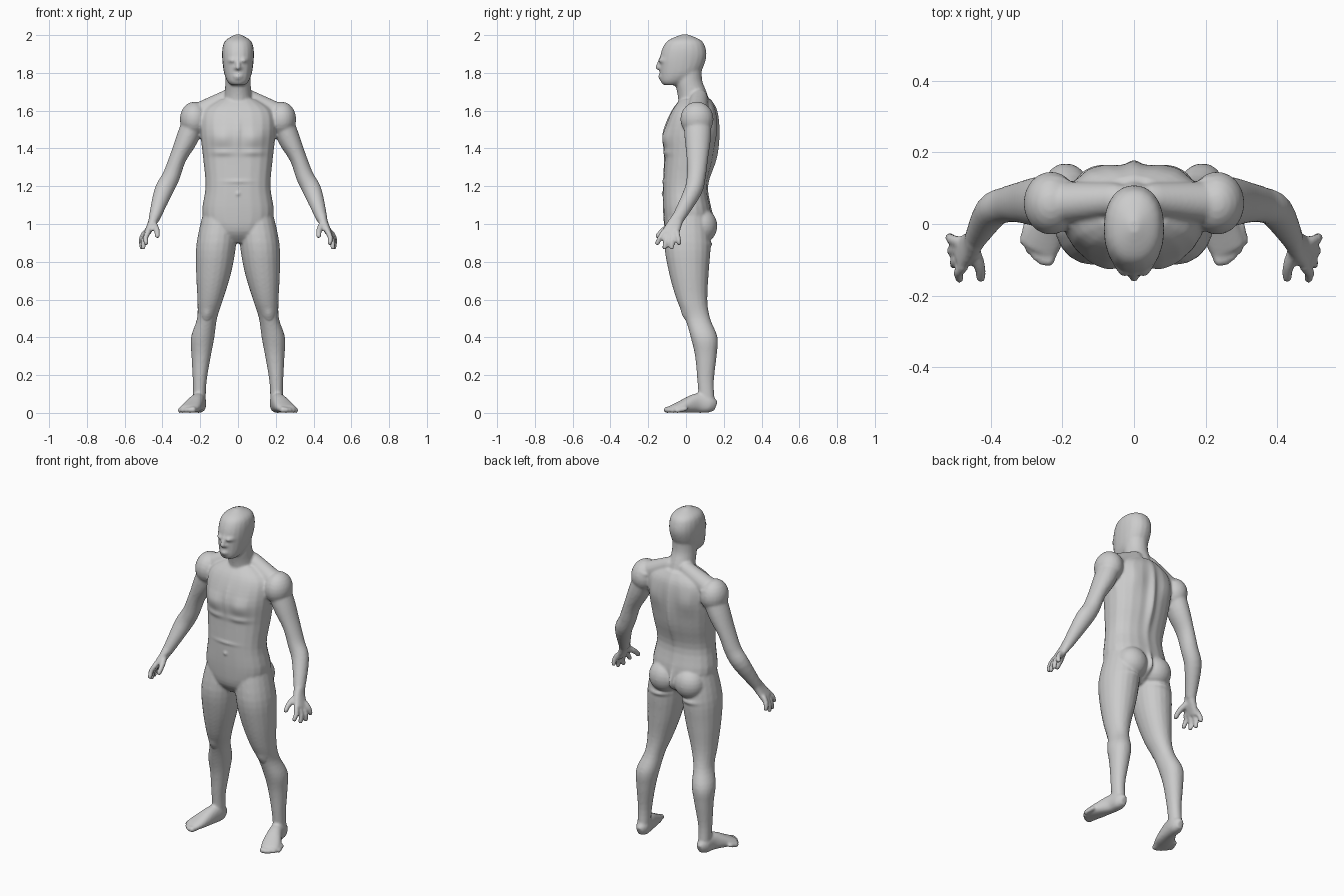
import bpy, bmesh, math
from mathutils import Vector, Matrix

SEG, STEP = 20, 4


def spline(rows):
    """Catmull-Rom through tuples of any length."""
    rows = [Vector(r) for r in rows]
    ext = [rows[0]] + rows + [rows[-1]]
    out = []
    for i in range(1, len(ext) - 2):
        a, b, c, d = ext[i - 1:i + 3]
        for k in range(STEP):
            t = k / STEP
            out.append(0.5 * (2 * b + (c - a) * t + (2 * a - 5 * b + 4 * c - d) * t * t
                              + (3 * b - a - 3 * c + d) * t ** 3))
    return out + [rows[-1]]


def loft(bm, rows, up=None, side=1, power=2.0):
    """Skin through (x, y, z, ru, rv) rings; level rings unless an up axis is given."""
    rows = spline(rows)
    pts = [Vector(r[:3]) for r in rows]
    rings = []
    for i, r in enumerate(rows):
        u, v = Vector((1, 0, 0)), Vector((0, 1, 0))
        if up:
            t = (pts[min(i + 1, len(pts) - 1)] - pts[max(i - 1, 0)]).normalized()
            v = Vector(up)
            v = (v - t * v.dot(t)).normalized()
            u = v.cross(t)
        ring = []
        for k in range(SEG):
            a = 2 * math.pi * k / SEG
            c, s = math.cos(a), math.sin(a)
            p = pts[i] + u * r[3] * math.copysign(abs(c) ** (2 / power), c) \
                + v * r[4] * math.copysign(abs(s) ** (2 / power), s)
            ring.append(bm.verts.new((p.x * side, p.y, p.z)))
        rings.append(ring)
    for a, b in zip(rings, rings[1:]):
        for k in range(SEG):
            bm.faces.new((a[k], a[k - 1], b[k - 1], b[k]))
    bm.faces.new(rings[0])
    bm.faces.new(rings[-1][::-1])


def level(rows):
    """(z, half width, front y, back y[, centre x]) to loft rows."""
    return [(r[4] if len(r) > 4 else 0, (r[2] + r[3]) / 2, r[0], r[1], (r[3] - r[2]) / 2) for r in rows]


def ball(bm, c, r, side=1, n=12):
    m = Matrix.Translation((c[0] * side, c[1], c[2])) @ Matrix.Diagonal((*r, 1))
    bmesh.ops.create_uvsphere(bm, u_segments=n, v_segments=n // 2, radius=1, matrix=m)


def digit(bm, pts, side=1, up=(0, 0, 1)):
    """Round-ended finger, toe or muscle strand of (x, y, z, r) points."""
    loft(bm, [(*p, p[3]) for p in pts], up, side)
    for p in (pts[0], pts[-1]):
        ball(bm, p[:3], (p[3],) * 3, side)


def sculpt(mesh, brushes):
    """Soft mirrored brushes (x, y, z, width, height, amount) pushing front or back outward."""
    for v in mesh.vertices:
        x, y, z = v.co
        d = 0
        for bx, by, bz, w, h, amount in brushes:
            dz = (z - bz) / h
            if -2 < dz < 2 and y * by > 0:
                q = dz * dz + ((abs(x) - bx) / w) ** 2 + ((y - by) / .05) ** 2
                d += math.copysign(amount, by) * math.exp(-q)
        v.co = (x, y + d, max(0, z))


bm = bmesh.new()
# trunk
loft(bm, level([(.9, .05, -.06, .06), (.96, .155, -.108, .125), (1.06, .19, -.121, .135),
                (1.2, .172, -.122, .112), (1.35, .185, -.116, .145), (1.5, .2, -.112, .165),
                (1.6, .185, -.076, .16), (1.66, .1, -.03, .13)]), power=2.4)
# neck
loft(bm, level([(1.55, .085, -.03, .14), (1.68, .071, -.044, .114),
                (1.76, .067, -.06, .086), (1.84, .066, -.05, .085)]))
# head
loft(bm, level([(1.735, .036, -.118, -.03), (1.755, .056, -.134, .01), (1.8, .074, -.138, .074),
                (1.88, .084, -.138, .107), (1.94, .081, -.12, .101), (1.975, .063, -.09, .076),
                (2.003, .014, -.025, .012)]), power=2.2)
# nose and lips
digit(bm, [(0, -.128, 1.885, .01), (0, -.148, 1.829, .014)], 1, (0, 1, 0))
for z in (1.788, 1.772):
    ball(bm, (0, -.131, z), (.026, .014, .008))

for s in (1, -1):
    # nostril
    ball(bm, (.013, -.137, 1.826), (.01, .012, .009), s)
    # leg
    loft(bm, level([(1.08, .09, -.09, .11, .09), (.9, .105, -.114, .13, .114),
                    (.75, .094, -.092, .121, .128), (.6, .068, -.05, .113, .147),
                    (.5, .053, -.005, .128, .164), (.4, .062, .025, .167, .187),
                    (.3, .051, .048, .162, .195), (.16, .036, .061, .147, .203),
                    (.04, .034, .07, .155, .205)]), side=s, power=2.1)
    # foot
    loft(bm, [(.203, .158, .034, .018, .026), (.205, .125, .045, .037, .045),
              (.214, .06, .052, .039, .052), (.245, -.025, .032, .053, .032),
              (.264, -.075, .02, .05, .019)], (0, 0, 1), s, 2.3)
    # toes
    for i in range(5):
        x, y, r = .238 + .0175 * i, -.103 + .0035 * i * i, .017 - .0011 * i
        digit(bm, [(x - .012, y + .045, .022, r), (x, y, r - .001, r)], s)
    # buttock, shoulder cap and shoulder slope
    ball(bm, (.085, .083, .99), (.09, .083, .092), s, 24)
    ball(bm, (.232, .058, 1.555), (.076, .088, .092), s, 24)
    digit(bm, [(.05, .07, 1.668, .046), (.19, .06, 1.592, .058)], s, (0, 1, 0))
    # arm
    loft(bm, [(.21, .06, 1.6, .06, .075), (.266, .062, 1.46, .059, .07), (.318, .06, 1.35, .045, .057),
              (.355, .054, 1.25, .047, .05), (.396, .035, 1.17, .049, .047),
              (.445, -.045, 1.025, .029, .033)], (0, 1, 0), s)
    # palm
    loft(bm, [(.443, -.042, 1.035, .028, .032), (.456, -.06, 1, .023, .039),
              (.486, -.086, .944, .016, .048)], (0, 1, 0), s, 2.4)
    # thumb
    digit(bm, [(.448, -.07, 1, .019), (.43, -.118, .968, .016), (.427, -.15, .937, .014)], s, (1, 0, 0))
    # four fingers fanning out
    for i in range(4):
        a = (i - 1.5) ** 2
        root = Vector((.476 + .005 * i, -.12 + .024 * i, .948 + .004 * a))
        tip = Vector((.513 - .003 * (3 - i) ** 2, -.153 + .039 * i, .873 + .011 * a))
        mid = (root + tip) / 2 + Vector((.008, 0, 0))
        digit(bm, [(*root, .015), (*mid, .014), (*tip, .013)], s, (1, 0, 0))

# merge everything into one smooth skin
body = bpy.data.objects.new("body", bpy.data.meshes.new("body"))
bpy.context.collection.objects.link(body)
bm.to_mesh(body.data)
bm.free()
m = body.modifiers.new("fuse", 'REMESH')
m.mode, m.voxel_size = 'VOXEL', 0.0075
m = body.modifiers.new("relax", 'SMOOTH')
m.factor, m.iterations = 0.5, 4
graph = bpy.context.evaluated_depsgraph_get()
skin = bpy.data.meshes.new_from_object(body.evaluated_get(graph))
body.modifiers.clear()
body.data = skin

# face: eye sockets, mouth; front: chest muscle, breastbone, under chest, belly crease, navel,
# kneecap; back: spine, shoulder blade, buttock cleft, buttock fold
sculpt(skin, [(.034, -.128, 1.866, .019, .012, -.014), (0, -.138, 1.78, .024, .005, -.005),
              (.09, -.11, 1.455, .07, .05, .017), (0, -.12, 1.47, .014, .07, -.008),
              (.09, -.12, 1.378, .07, .016, -.008), (0, -.12, 1.225, .07, .01, -.005),
              (0, -.122, 1.16, .01, .01, -.008), (.165, -.005, .52, .024, .028, .008),
              (0, .15, 1.38, .022, .2, -.02), (.115, .155, 1.5, .055, .07, .01),
              (0, .15, .98, .014, .06, -.03), (.09, .13, .893, .06, .013, -.01)])
skin.polygons.foreach_set("use_smooth", [True] * len(skin.polygons))
skin.update()
